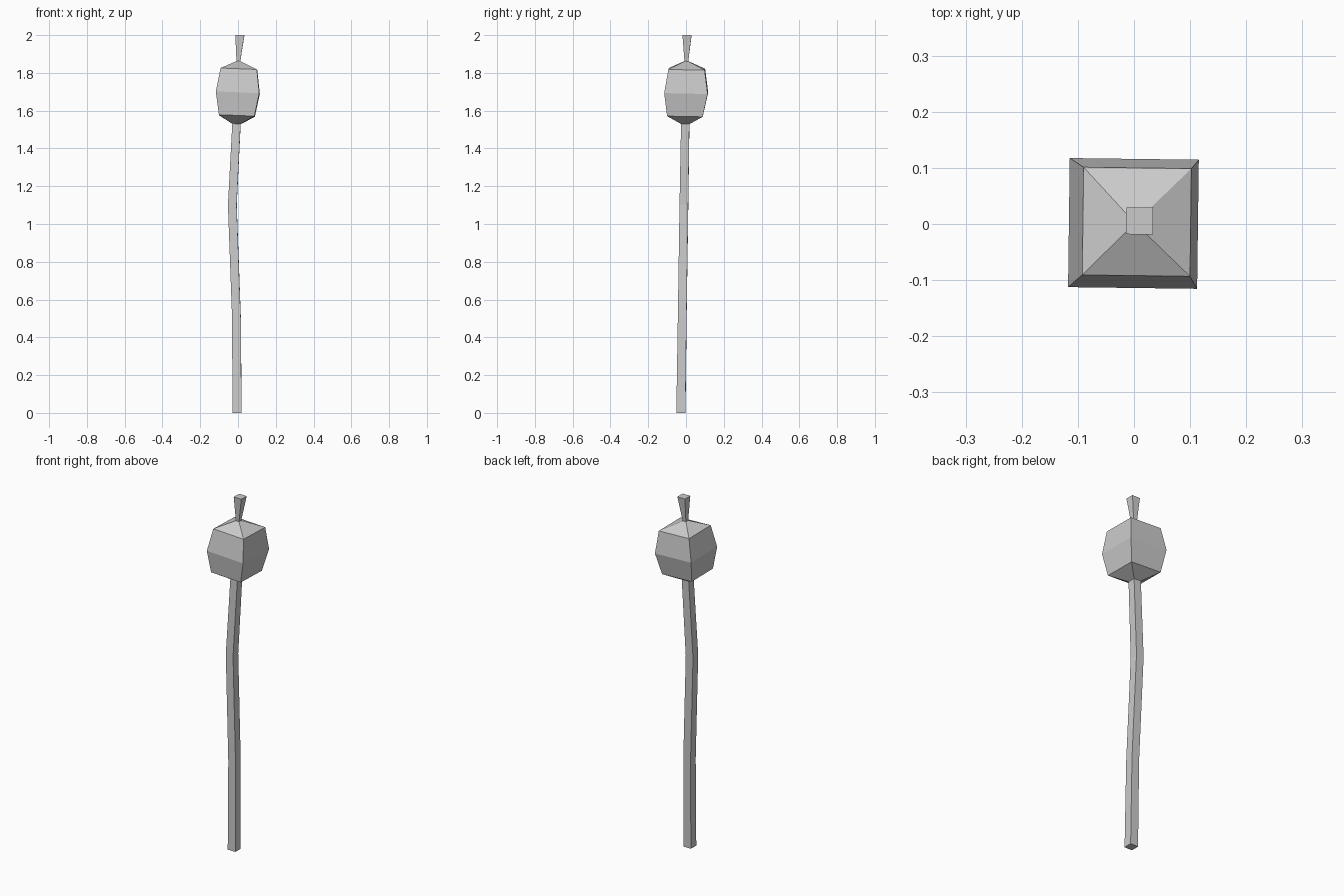
import bpy, bmesh
from math import cos, sin

if "Cube" in bpy.data.objects:
    bpy.data.objects.remove(bpy.data.objects["Cube"])

TWIST = -0.013  # slight turn of the square section about z


def loft(name, rings, cap_bottom=False, cap_top=False):
    """Skin square rings given as (x, y, z, half width, x tilt, y tilt)."""
    bm = bmesh.new()
    loops = []
    for cx, cy, z, h, tx, ty in rings:
        loop = []
        for sx, sy in ((-1, -1), (1, -1), (1, 1), (-1, 1)):
            dx = h * (sx * cos(TWIST) - sy * sin(TWIST))
            dy = h * (sx * sin(TWIST) + sy * cos(TWIST))
            loop.append(bm.verts.new((cx + dx, cy + dy, z - tx * dx - ty * dy)))
        loops.append(loop)
    for a, b in zip(loops, loops[1:]):
        for i in range(4):
            j = (i + 1) % 4
            bm.faces.new((a[i], a[j], b[j], b[i]))
    if cap_bottom:
        bm.faces.new(loops[0][::-1])
    if cap_top:
        bm.faces.new(loops[-1])
    mesh = bpy.data.meshes.new(name)
    bm.to_mesh(mesh)
    bm.free()
    obj = bpy.data.objects.new(name, mesh)
    bpy.context.collection.objects.link(obj)
    return obj


# Rings shared where the parts meet
neck = (-0.008, -0.004, 1.53, 0.022, 0.04, 0.02)
crown = (0.002, 0.002, 1.862, 0.01, 0.04, 0.02)

# Bent stem
loft("stem", [
    (-0.005, -0.027, 0.0, 0.024, 0, 0),
    (-0.008, -0.02, 0.5, 0.023, 0, 0),
    (-0.03, -0.011, 1.1, 0.023, 0, 0),
    neck,
], cap_bottom=True)

# Bulging, slightly tilted head
loft("head", [
    neck,
    (-0.006, -0.005, 1.573, 0.094, 0.04, 0.02),
    (-0.001, 0.001, 1.695, 0.115, 0.04, 0.02),
    (0.005, 0.004, 1.82, 0.096, 0.04, 0.02),
    crown,
])

# Flared tip
loft("tip", [crown, (0.01, 0.0055, 2.0, 0.024, 0, 0)], cap_top=True)
